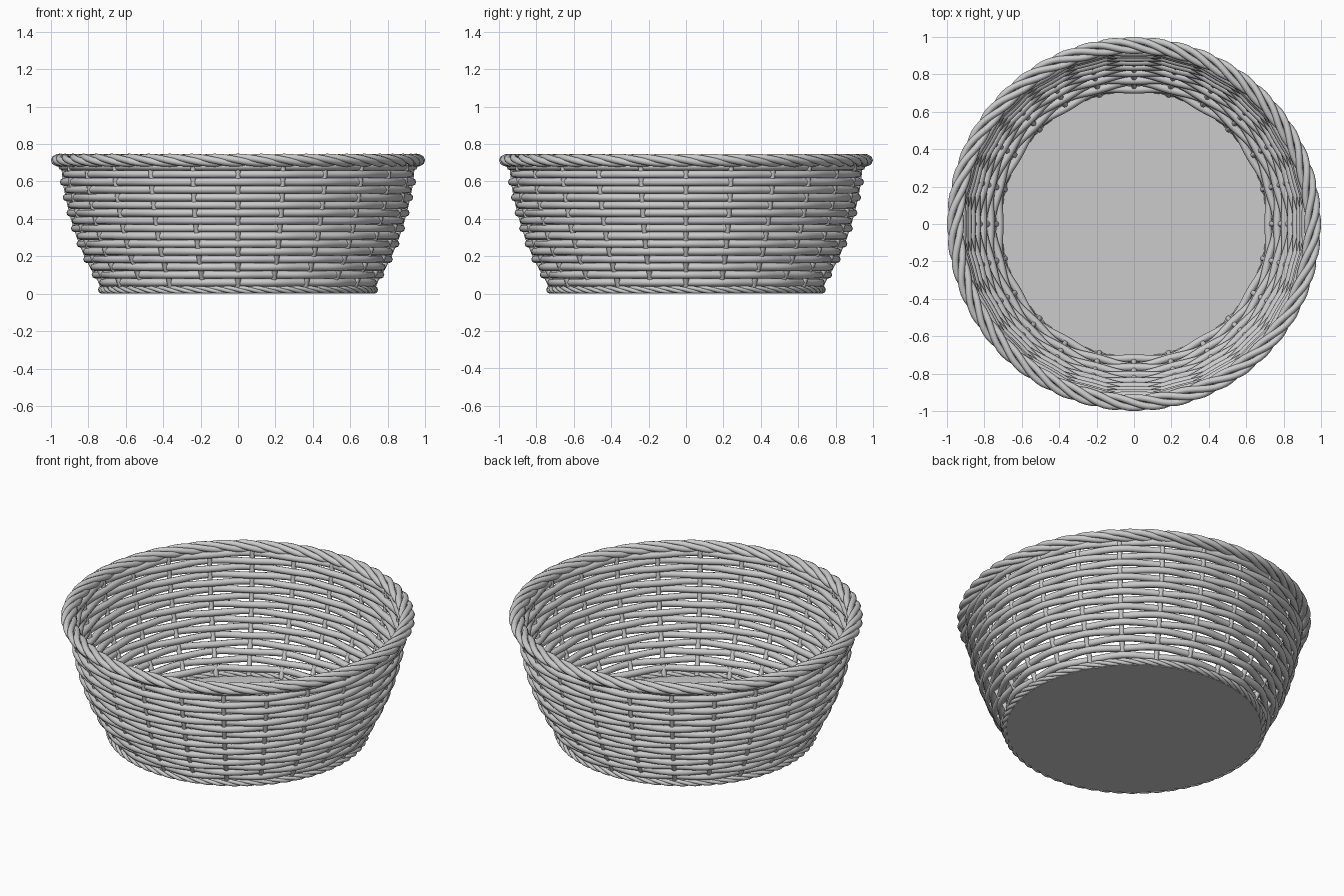
import bpy
import bmesh
from math import sin, cos, tau

if "Cube" in bpy.data.objects:
    bpy.data.objects.remove(bpy.data.objects["Cube"])

STAKES = 24
PROFILE = [(0.0, 0.705), (0.06, 0.727), (0.13, 0.768), (0.2, 0.805), (0.3, 0.846),
           (0.4, 0.878), (0.5, 0.903), (0.6, 0.922), (0.72, 0.932)]


def wall_radius(z):
    for (z0, r0), (z1, r1) in zip(PROFILE, PROFILE[1:]):
        if z <= z1:
            return r0 + (r1 - r0) * (z - z0) / (z1 - z0)
    return PROFILE[-1][1]


def polar(r, a, z):
    return (r * cos(a), r * sin(a), z)


def rods(name, paths, radius, cyclic):
    """Round rods swept along each path, joined as one smooth mesh."""
    curve = bpy.data.curves.new(name, 'CURVE')
    curve.dimensions = '3D'
    curve.twist_mode = 'Z_UP' if cyclic else 'MINIMUM'
    curve.bevel_depth = radius
    curve.bevel_resolution = 2
    curve.use_fill_caps = not cyclic
    for path in paths:
        spline = curve.splines.new('POLY')
        spline.points.add(len(path) - 1)
        for point, co in zip(spline.points, path):
            point.co = (*co, 1)
        spline.use_cyclic_u = cyclic
    obj = bpy.data.objects.new(name, curve)
    bpy.context.collection.objects.link(obj)
    bpy.ops.object.select_all(action='DESELECT')
    obj.select_set(True)
    bpy.context.view_layer.objects.active = obj
    bpy.ops.object.convert(target='MESH')
    bpy.ops.object.shade_smooth_by_angle(angle=1.0)


def rope(name, r, z, dr, dz, strands, turns, radius, steps):
    """Ring of strands twisted around each other."""
    paths = []
    for k in range(strands):
        path = []
        for i in range(steps):
            a = tau * i / steps
            p = -turns * a + tau * k / strands
            path.append(polar(r + dr * cos(p), a, z + dz * sin(p)))
        paths.append(path)
    rods(name, paths, radius, True)


# Upright stakes, one of them facing straight to the front
rods("upright_stakes",
     [[polar(wall_radius(z), tau * k / STAKES, z)
       for z in [0.02 + 0.69 * i / 12 for i in range(13)]]
      for k in range(STAKES)], 0.015, False)

# Tightly woven rows passing in front of and behind alternate stakes
rows = []
for n in range(16):
    z = 0.06 + 0.0413 * n
    side = 1 if n % 2 else -1
    rows.append([polar(wall_radius(z) + side * 0.01 * cos(a * STAKES / 2), a, z)
                 for a in [tau * i / 144 for i in range(144)]])
rods("woven_rows", rows, 0.0205, True)

# Twisted borders
rope("rim_braid", 0.954, 0.713, 0.028, 0.017, 4, 12, 0.018, 192)
rope("base_braid", 0.727, 0.021, 0.010, 0.010, 3, 20, 0.011, 240)

# Flat floor
bm = bmesh.new()
bmesh.ops.create_cone(bm, cap_ends=True, segments=72, radius1=0.72,
                      radius2=0.72, depth=0.014)
bmesh.ops.translate(bm, verts=bm.verts, vec=(0, 0, 0.009))
mesh = bpy.data.meshes.new("basket_floor")
bm.to_mesh(mesh)
bm.free()
bpy.context.collection.objects.link(bpy.data.objects.new("basket_floor", mesh))
